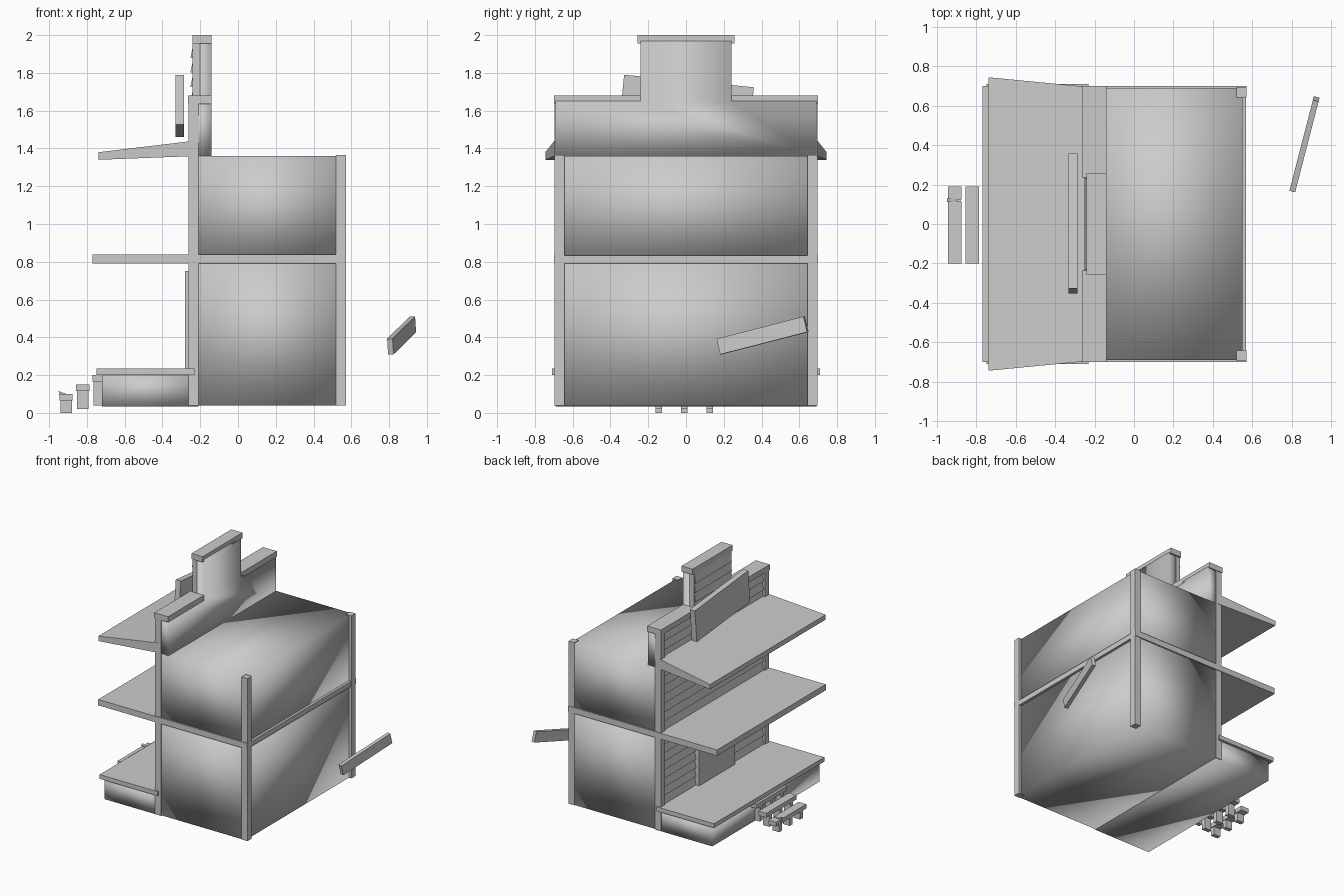
import bpy, math
from mathutils import Vector, Matrix

if "Cube" in bpy.data.objects:
    bpy.data.objects.remove(bpy.data.objects["Cube"])


def mesh(name, verts, faces, smooth=False):
    me = bpy.data.meshes.new(name)
    me.from_pydata(verts, [], faces)
    ob = bpy.data.objects.new(name, me)
    bpy.context.collection.objects.link(ob)
    for p in me.polygons:
        p.use_smooth = smooth
    return ob


def prism(name, profile, axis, a, b, smooth=False):
    """Extrude a closed 2D profile along x or y between a and b."""
    n = len(profile)
    put = (lambda p, t: (t, p[0], p[1])) if axis == 'x' else (lambda p, t: (p[0], t, p[1]))
    verts = [put(p, t) for t in (a, b) for p in profile]
    faces = [tuple(range(n))[::-1], tuple(range(n, 2 * n))]
    faces += [(i, (i + 1) % n, (i + 1) % n + n, i + n) for i in range(n)]
    if axis == 'y':
        faces = [f[::-1] for f in faces]
    return mesh(name, verts, faces, smooth)


def box(name, x0, x1, y0, y1, z0, z1, smooth=False):
    return prism(name, [(y0, z0), (y1, z0), (y1, z1), (y0, z1)], 'x', x0, x1, smooth)


def plank(name, centre, size, rot):
    hx, hy, hz = (s / 2 for s in size)
    ob = box(name, -hx, hx, -hy, hy, -hz, hz)
    ob.data.transform(Matrix.Translation(Vector(centre)) @ rot)
    return ob


def siding(name, half, z0, z1, n):
    """Lapped boards, thicker at their lower edge."""
    h = (z1 - z0) / n
    for i in range(n):
        z = z0 + i * h
        prism(f"{name}_{i}", [(-0.252, z), (-0.225, z), (-0.225, z + h), (-0.236, z + h)],
              'y', -half, half)


# Main building, two storeys
box("lower_storey", -0.21, 0.55, -0.69, 0.69, 0.04, 0.80, True)
box("upper_storey", -0.21, 0.55, -0.69, 0.69, 0.80, 1.36, True)

# Stepped false front
prism("false_front", [(-0.69, 1.355), (0.69, 1.355), (0.69, 1.65), (0.24, 1.65),
                      (0.24, 1.97), (-0.24, 1.97), (-0.24, 1.65), (-0.69, 1.65)],
      'x', -0.23, -0.14, True)
box("top_cap", -0.24, -0.14, -0.257, 0.257, 1.955, 2.0)

# Mirrored corner posts, parapet caps and trims
for side, s in (("left", 1), ("right", -1)):
    def mbox(name, x0, x1, ya, yb, z0, z1):
        box(f"{side}_{name}", x0, x1, *sorted((s * ya, s * yb)), z0, z1)
    mbox("back_post", 0.52, 0.572, 0.642, 0.695, 0.04, 1.365)
    mbox("front_post", -0.262, -0.208, 0.642, 0.695, 0.04, 1.64)
    mbox("parapet_cap", -0.265, -0.14, 0.236, 0.70, 1.635, 1.68)
    mbox("upper_trim", -0.24, -0.20, 0.20, 0.242, 1.66, 1.96)
    mbox("side_band", -0.26, 0.572, 0.685, 0.70, 0.79, 0.838)
box("back_band", 0.54, 0.57, -0.645, 0.645, 0.79, 0.832)

# Lapped siding on the facade
siding("lower_siding", 0.645, 0.235, 0.79, 8)
siding("middle_siding", 0.645, 0.838, 1.635, 11)
siding("top_siding", 0.232, 1.65, 1.955, 4)
box("door", -0.28, -0.23, -0.23, 0.23, 0.235, 0.75)

# Balcony and sloping awning
box("balcony_floor", -0.77, -0.21, -0.70, 0.70, 0.79, 0.838)
awning = []
for x, y, z0, z1 in ((-0.738, 0.745, 1.34, 1.38), (-0.22, 0.695, 1.36, 1.442)):
    awning += [(x, -y, z0), (x, y, z0), (x, y, z1), (x, -y, z1)]
mesh("awning", awning, [(3, 2, 1, 0), (4, 5, 6, 7), (0, 1, 5, 4),
                        (1, 2, 6, 5), (2, 3, 7, 6), (3, 0, 4, 7)])

# Porch
box("porch_base", -0.72, -0.21, -0.69, 0.69, 0.035, 0.20, True)
box("porch_deck", -0.75, -0.23, -0.71, 0.71, 0.20, 0.235)

# Three front steps, each a plank on three blocks
for i, (x0, x1, zb, zt) in enumerate(((-0.77, -0.715, 0.04, 0.20),
                                      (-0.857, -0.787, 0.02, 0.15),
                                      (-0.945, -0.875, 0.0, 0.10))):
    if i < 2:
        box(f"step_{i}", x0, x1, -0.20, 0.19, zt - 0.035, zt)
    else:  # broken lowest plank
        box("step_2_long", x0, x1, -0.20, 0.115, zt - 0.035, zt)
        box("step_2_short", x0, x1, 0.125, 0.19, zt - 0.035, zt)
        prism("step_splinter", [(-0.95, 0.115), (-0.945, 0.09), (-0.90, 0.098)],
              'y', 0.112, 0.13)
    for j, y in enumerate((-0.145, -0.01, 0.125)):
        box(f"step_{i}_block_{j}", x0 + 0.005, x1 - 0.005, y - 0.017, y + 0.017,
            zb, zt - 0.035)

# Crooked sign board
plank("sign_board", (-0.309, 0.003, 1.625), (0.045, 0.69, 0.265),
      Matrix.Rotation(math.radians(-5.5), 4, 'X'))

# Loose plank behind the building
plank("loose_plank", (0.866, 0.405, 0.41), (0.03, 0.49, 0.085),
      Matrix.Rotation(math.radians(-14.5), 4, 'Z') @ Matrix.Rotation(math.radians(14), 4, 'X'))
